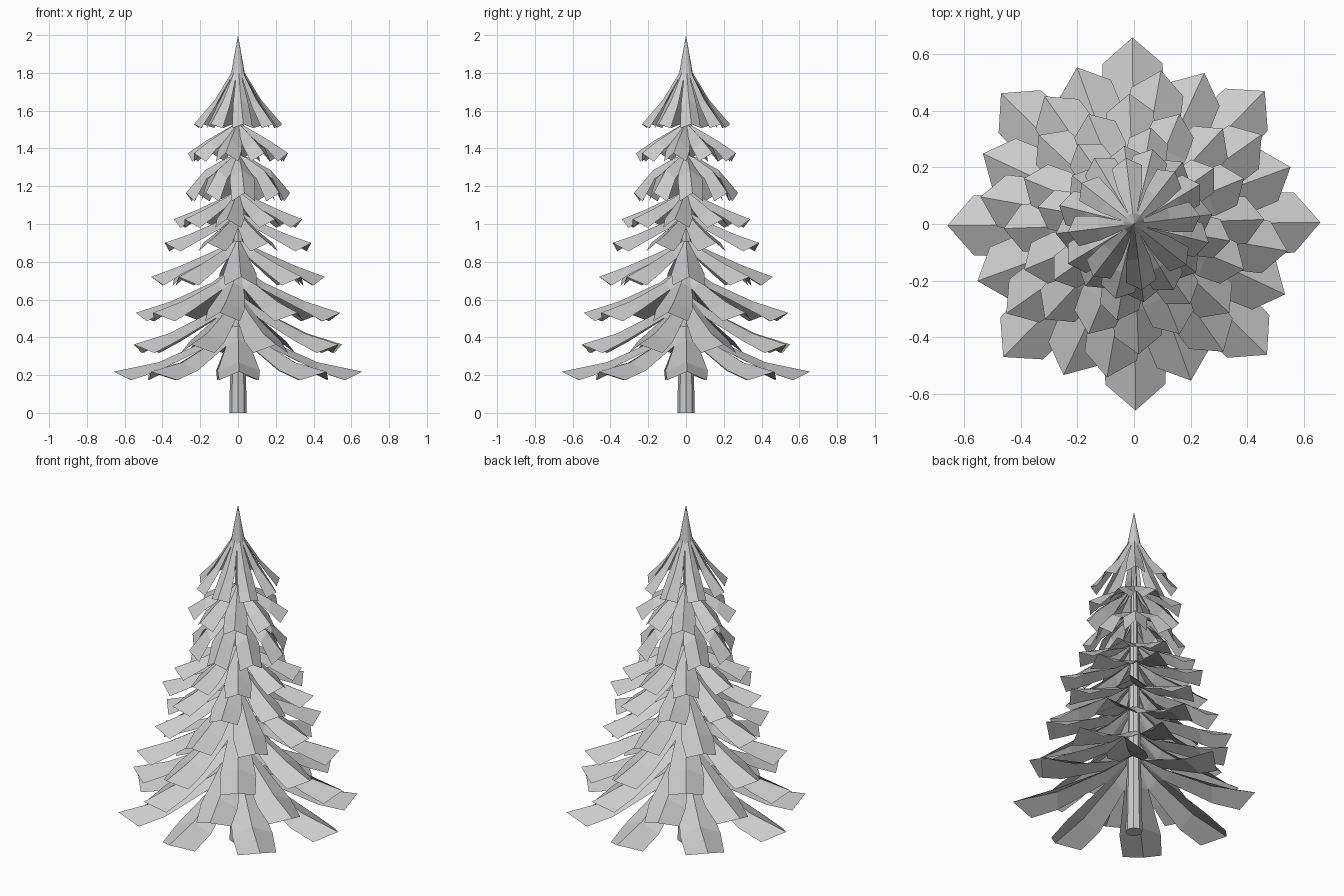
import bpy, bmesh
from math import sin, cos, radians

if "Cube" in bpy.data.objects:
    bpy.data.objects.remove(bpy.data.objects["Cube"])

BRANCHES = 8

def make_object(name, bm):
    mesh = bpy.data.meshes.new(name)
    bm.to_mesh(mesh)
    bm.free()
    obj = bpy.data.objects.new(name, mesh)
    bpy.context.collection.objects.link(obj)
    return obj

def branch_tier(name, offset, ridge, spread=(0.2, 0.62, 1.06, 1.0),
                drop=(0.01, 0.035, 0.045, 0.045)):
    """Ring of folded boughs: a centre ridge with two drooping sides."""
    bm = bmesh.new()
    reach = ridge[-1][0]
    half = 0.03 + 0.115 * reach
    for k in range(BRANCHES):
        a = radians(offset + k * 360 / BRANCHES)

        def vert(r, w, z):
            return bm.verts.new((r * cos(a) - w * sin(a), r * sin(a) + w * cos(a), z))

        centre = [vert(r, 0, z) for r, z in ridge]
        for side in (1, -1):
            edge = []
            for i, (r, z) in enumerate(ridge):
                rr = r * 0.86 if i == len(ridge) - 1 else r  # pointed tip
                edge.append(vert(rr, side * half * spread[i], z - drop[i]))
            for i in range(len(ridge) - 1):
                f = [centre[i], centre[i + 1], edge[i + 1], edge[i]]
                bm.faces.new(f[::-1] if side > 0 else f)
    return make_object(name, bm)

# Trunk
bm = bmesh.new()
bmesh.ops.create_cone(bm, cap_ends=True, segments=8, radius1=0.046, radius2=0.012, depth=1.75)
bmesh.ops.translate(bm, verts=bm.verts, vec=(0, 0, 0.875))
make_object("trunk", bm)

# Bough tiers from bottom to top: rotation and ridge profile (radius, height)
tiers = [
    (0.5, [(0.02, 0.47), (0.16, 0.385), (0.42, 0.268), (0.658, 0.218)]),
    (20, [(0.02, 0.62), (0.15, 0.535), (0.39, 0.42), (0.588, 0.362)]),
    (-10, [(0.02, 0.775), (0.14, 0.69), (0.36, 0.59), (0.55, 0.53)]),
    (2, [(0.02, 0.915), (0.12, 0.86), (0.30, 0.78), (0.46, 0.72)]),
    (22.5, [(0.02, 1.06), (0.12, 1.01), (0.28, 0.945), (0.42, 0.90)]),
    (-10, [(0.02, 1.17), (0.09, 1.135), (0.22, 1.075), (0.345, 1.025)]),
    (7, [(0.015, 1.365), (0.06, 1.35), (0.175, 1.285), (0.278, 1.165)]),
    (-14, [(0.015, 1.53), (0.06, 1.505), (0.175, 1.44), (0.272, 1.375)]),
]
for n, (offset, ridge) in enumerate(tiers, 1):
    branch_tier(f"bough_tier_{n}", offset, ridge)

# Crown, whose boughs meet at the peak
branch_tier("crown", 7, [(0, 2.0), (0.036, 1.80), (0.125, 1.655), (0.235, 1.528)],
            spread=(0, 0.27, 0.75, 0.95), drop=(0, 0.02, 0.03, 0.02))
